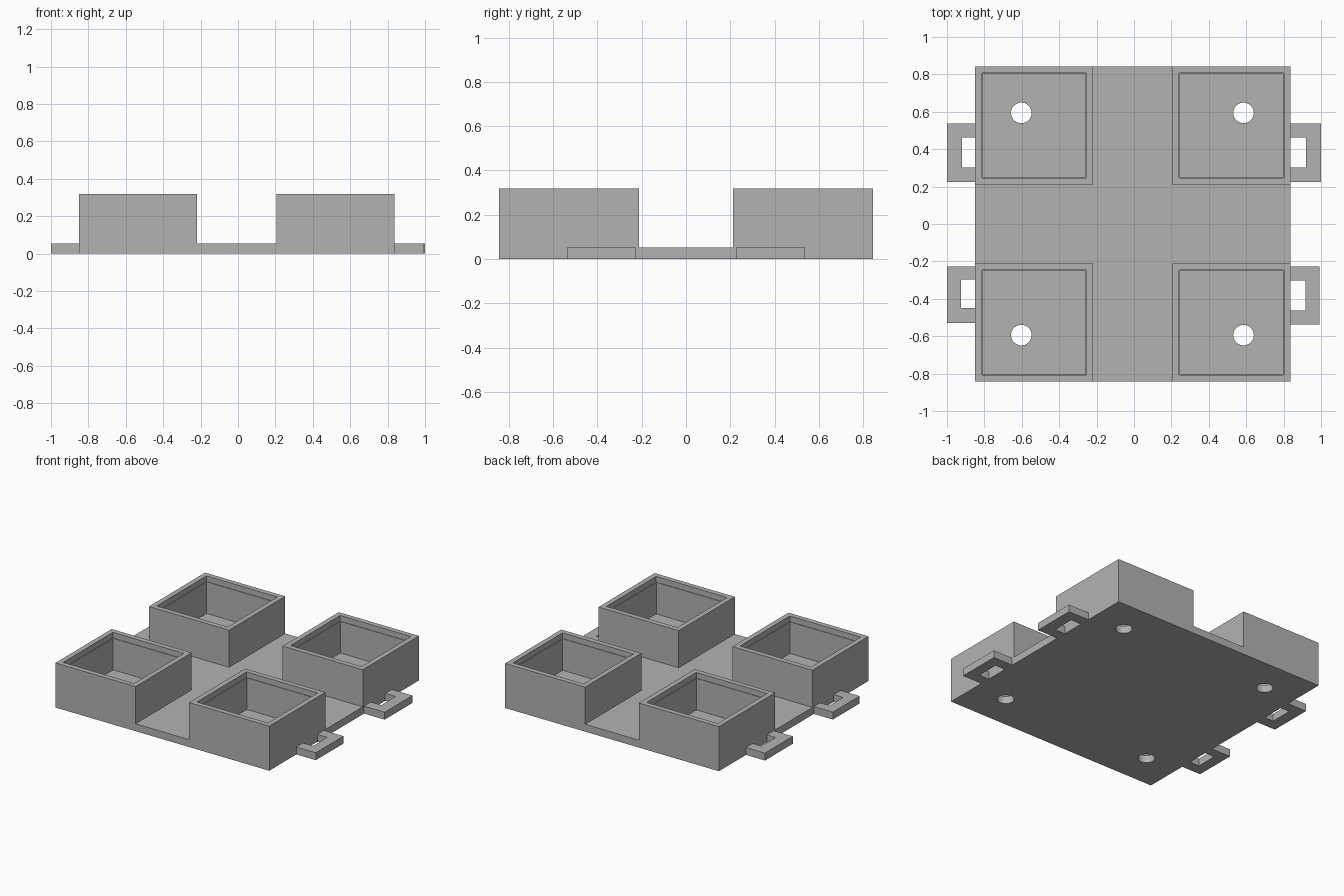
import bpy
import bmesh

if "Cube" in bpy.data.objects:
    bpy.data.objects.remove(bpy.data.objects["Cube"], do_unlink=True)

grey = bpy.data.materials.new("plain grey")
grey.use_nodes = True
grey.diffuse_color = (0.45, 0.45, 0.45, 1)
grey.node_tree.nodes["Principled BSDF"].inputs["Base Color"].default_value = grey.diffuse_color

X0, X1, Y = -0.85, 0.837, 0.843   # plate limits
PLATE, TOP = 0.053, 0.318         # plate thickness, bin height
BIN = 0.632                       # outer side of a bin
MID = (X0 + X1) / 2
HOLE = 0.594                      # hole offset from the plate middle


def finish(bm, name):
    bmesh.ops.recalc_face_normals(bm, faces=bm.faces)
    mesh = bpy.data.meshes.new(name)
    bm.to_mesh(mesh)
    bm.free()
    mesh.materials.append(grey)
    obj = bpy.data.objects.new(name, mesh)
    bpy.context.collection.objects.link(obj)
    return obj


def prism(name, outline, z0, z1):
    """Extrude a flat outline upward."""
    bm = bmesh.new()
    face = bm.faces.new([bm.verts.new((x, y, z0)) for x, y in outline])
    up = bmesh.ops.extrude_face_region(bm, geom=[face])["geom"]
    for v in up:
        if isinstance(v, bmesh.types.BMVert):
            v.co.z = z1
    return finish(bm, name)


def bin_walls(name, cx, cy):
    """Open square bin with a fine step just below the rim."""
    h = BIN / 2
    rings = [(h, PLATE), (h, TOP), (h - 0.036, TOP), (h - 0.036, TOP - 0.04),
             (h - 0.04, TOP - 0.04), (h - 0.04, PLATE)]
    bm = bmesh.new()
    loops = [[bm.verts.new((cx + sx * r, cy + sy * r, z))
              for sx, sy in ((-1, -1), (1, -1), (1, 1), (-1, 1))] for r, z in rings]
    for a, b in zip(loops, loops[1:] + loops[:1]):
        for i in range(4):
            j = (i + 1) % 4
            bm.faces.new((a[i], a[j], b[j], b[i]))
    return finish(bm, name)


def loop_handle(name, root, inner, tip, y0, y1, h0, h1):
    """C-shaped side loop lying flat against the plate edge."""
    prism(name, [(root, y0), (tip, y0), (tip, y1), (root, y1),
                 (root, h1), (inner, h1), (inner, h0), (root, h0)], 0, PLATE)


# Base plate with four drain holes
plate = prism("base_plate", [(X0, -Y), (X1, -Y), (X1, Y), (X0, Y)], 0, PLATE)
bm = bmesh.new()
for sx in (-1, 1):
    for sy in (-1, 1):
        made = bmesh.ops.create_cone(bm, cap_ends=True, segments=40, radius1=0.055,
                                     radius2=0.055, depth=0.3)
        bmesh.ops.translate(bm, verts=made["verts"], vec=(MID - 0.002 + sx * HOLE, sy * HOLE, 0))
cutter = finish(bm, "hole_cutter")
cutter.hide_render = True
cut = plate.modifiers.new("holes", "BOOLEAN")
cut.operation = "DIFFERENCE"
cut.solver = "EXACT"
cut.object = cutter
bpy.context.view_layer.objects.active = plate
plate.select_set(True)
bpy.ops.object.modifier_apply(modifier=cut.name)
bpy.data.objects.remove(cutter, do_unlink=True)
bpy.ops.object.shade_smooth_by_angle()

# Corner bins
for side, cx in (("right", X0 + BIN / 2), ("left", X1 - BIN / 2)):
    for end, cy in (("front", -Y + BIN / 2), ("back", Y - BIN / 2)):
        bin_walls(f"{end}_{side}_bin", cx, cy)

# Side loops
loop_handle("back_right_loop", X0, -0.92, -1.0, 0.225, 0.538, 0.302, 0.463)
loop_handle("front_right_loop", X0, -0.925, -1.0, -0.528, -0.227, -0.45, -0.297)
loop_handle("back_left_loop", X1, 0.919, 1.0, 0.225, 0.538, 0.302, 0.463)
loop_handle("front_left_loop", X1, 0.916, 0.991, -0.538, -0.227, -0.463, -0.302)
